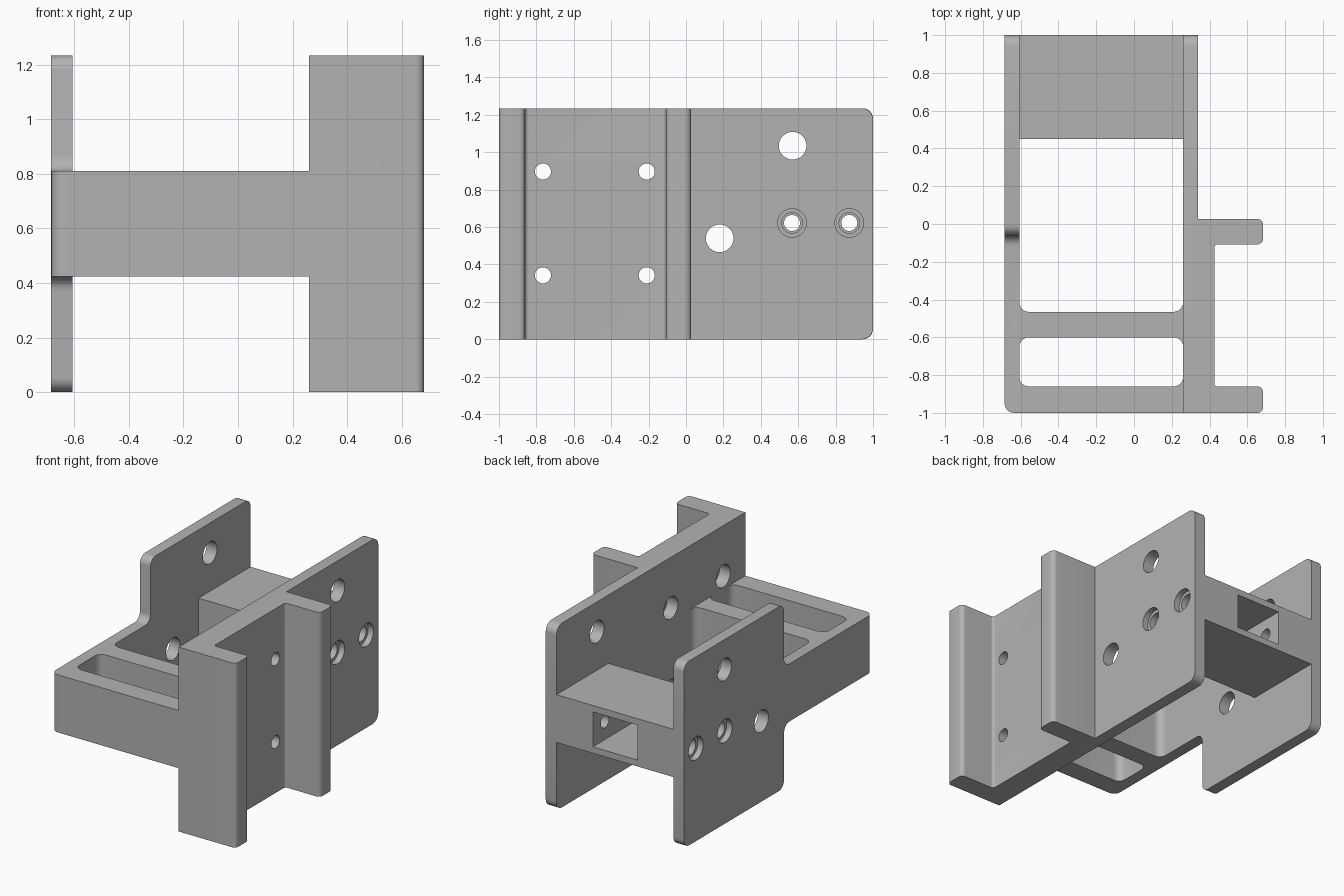
import bpy, bmesh, math
from mathutils import Vector

cube = bpy.data.objects.get("Cube")
if cube:
    bpy.data.objects.remove(cube)

grey = bpy.data.materials.new("light grey")
grey.use_nodes = True
grey.diffuse_color = (0.45, 0.45, 0.45, 1)
grey.node_tree.nodes["Principled BSDF"].inputs["Base Color"].default_value = (0.45, 0.45, 0.45, 1)

HEIGHT, MID = 1.235, 0.617
LOW, HIGH = 0.424, 0.81          # crossbeam bottom and top
LEFT_OUT, LEFT_IN = -0.685, -0.607
RIGHT_IN, RIGHT_OUT, PAD = 0.26, 0.34, 0.425


def rounded(corners, steps=6):
    """Turn (a, b, radius) corners into an outline with filleted corners."""
    out = []
    for i, (a, b, r) in enumerate(corners):
        p = Vector((a, b))
        if not r:
            out.append(p)
            continue
        u = (Vector(corners[i - 1][:2]) - p).normalized()
        v = (Vector(corners[(i + 1) % len(corners)][:2]) - p).normalized()
        for k in range(steps + 1):
            t = k / steps * math.pi / 2
            out.append(p + r * (u * (1 - math.sin(t)) + v * (1 - math.cos(t))))
    return out


def prism(name, outline, lo, hi, axis="z"):
    """Extrude an outline along z (x, y outline) or along x (y, z outline)."""
    place = (lambda p, h: (p.x, p.y, h)) if axis == "z" else (lambda p, h: (h, p.x, p.y))
    bm = bmesh.new()
    face = bm.faces.new([bm.verts.new(place(p, lo)) for p in outline])
    top = bmesh.ops.extrude_face_region(bm, geom=[face])["geom"]
    shift = Vector(place(Vector((0, 0)), hi - lo))
    bmesh.ops.translate(bm, vec=shift, verts=[g for g in top if isinstance(g, bmesh.types.BMVert)])
    bmesh.ops.recalc_face_normals(bm, faces=bm.faces)
    mesh = bpy.data.meshes.new(name)
    bm.to_mesh(mesh)
    bm.free()
    ob = bpy.data.objects.new(name, mesh)
    bpy.context.collection.objects.link(ob)
    return ob


def box(name, x0, x1, y0, y1, z0, z1, r=0):
    return prism(name, rounded([(x0, y0, r), (x1, y0, r), (x1, y1, r), (x0, y1, r)]), z0, z1)


def drill(y, z, r, x0, x1):
    circle = [Vector((y + r * math.cos(math.tau * i / 32), z + r * math.sin(math.tau * i / 32)))
              for i in range(32)]
    return prism("drill", circle, x0, x1, "x")


def combine(target, tool, operation):
    mod = target.modifiers.new("boolean", "BOOLEAN")
    mod.operation, mod.solver, mod.object = operation, "EXACT", tool
    bpy.context.view_layer.objects.active = target
    bpy.ops.object.modifier_apply(modifier=mod.name)
    bpy.data.objects.remove(tool)


def bevel(ob, radius, rule):
    """Round the edges whose two ends both satisfy the rule."""
    bm = bmesh.new()
    bm.from_mesh(ob.data)
    edges = [e for e in bm.edges if rule(*(v.co for v in e.verts))]
    bmesh.ops.bevel(bm, geom=edges, offset=radius, segments=6, profile=0.5, affect="EDGES")
    bm.to_mesh(ob.data)
    bm.free()


# Right bracket: wall, thick pad and two flanges, rounded at the rear corners
bracket = prism("bracket_body", rounded([
    (RIGHT_IN, -1, 0), (0.683, -1, 0.03), (0.683, -0.86, 0.03), (PAD, -0.86, 0.018),
    (PAD, -0.108, 0.018), (0.683, -0.108, 0.03), (0.683, 0.027, 0.03),
    (RIGHT_OUT, 0.027, 0), (RIGHT_OUT, 1, 0), (RIGHT_IN, 1, 0)]), 0, HEIGHT)
bevel(bracket, 0.06, lambda a, b: min(a.y, b.y) > 0.99 and abs(a.z - b.z) < 0.01)

# Left plate: tall at the rear, narrow rail at the front
r = 0.055
left_plate = prism("left_plate", rounded([
    (-1, LOW, 0), (-0.06, LOW, r), (-0.06, 0, r), (1, 0, r), (1, HEIGHT, r),
    (-0.06, HEIGHT, r), (-0.06, HIGH, r), (-1, HIGH, 0)]), LEFT_OUT, LEFT_IN, "x")
bevel(left_plate, 0.05, lambda a, b: max(a.y, b.y) < -0.99 and max(a.x, b.x) < LEFT_OUT + 0.01)

# Front frame: two cross walls around a rounded pocket
frame = box("front_frame", LEFT_IN - 0.02, RIGHT_IN + 0.03, -1, -0.41, LOW, HIGH)
for y0, y1 in ((-0.86, -0.6), (-0.465, 0)):
    combine(frame, box("pocket", LEFT_IN, RIGHT_IN, y0, y1, 0, HEIGHT, 0.05), "DIFFERENCE")

# Rear block with a rectangular tunnel
block = box("rear_block", LEFT_IN - 0.02, RIGHT_IN + 0.03, 0.45, 1, MID - 0.16, MID + 0.16)
combine(block, box("tunnel", -0.34, -0.01, 0.3, 1.2, MID - 0.117, MID + 0.117), "DIFFERENCE")

for part in (left_plate, frame, block):
    combine(bracket, part, "UNION")

# Plain holes through both plates
for y, z in ((0.57, 1.035), (0.18, 0.54)):
    combine(bracket, drill(y, z, 0.074, -1, 1), "DIFFERENCE")
# Stepped bolt holes through the rear block, recessed on both outer sides
for y in (0.567, 0.873):
    combine(bracket, drill(y, 0.622, 0.043, -1, 1), "DIFFERENCE")
    for outer, inward in ((LEFT_OUT, 1), (RIGHT_OUT, -1)):
        for radius, depth in ((0.055, 0.08), (0.077, 0.04)):
            ends = sorted((outer - 0.1 * inward, outer + depth * inward))
            combine(bracket, drill(y, 0.622, radius, *ends), "DIFFERENCE")
# Mounting holes in the pad, recessed from the inner side
for y in (-0.765, -0.21):
    for z in (0.342, 0.897):
        combine(bracket, drill(y, z, 0.043, 0.2, 0.5), "DIFFERENCE")
        combine(bracket, drill(y, z, 0.075, 0.2, 0.34), "DIFFERENCE")

# Finish
bracket.data.materials.clear()
bracket.data.materials.append(grey)
for ob in bpy.context.selected_objects:
    ob.select_set(False)
bracket.select_set(True)
bpy.context.view_layer.objects.active = bracket
bpy.ops.object.shade_smooth_by_angle(angle=math.radians(30))
